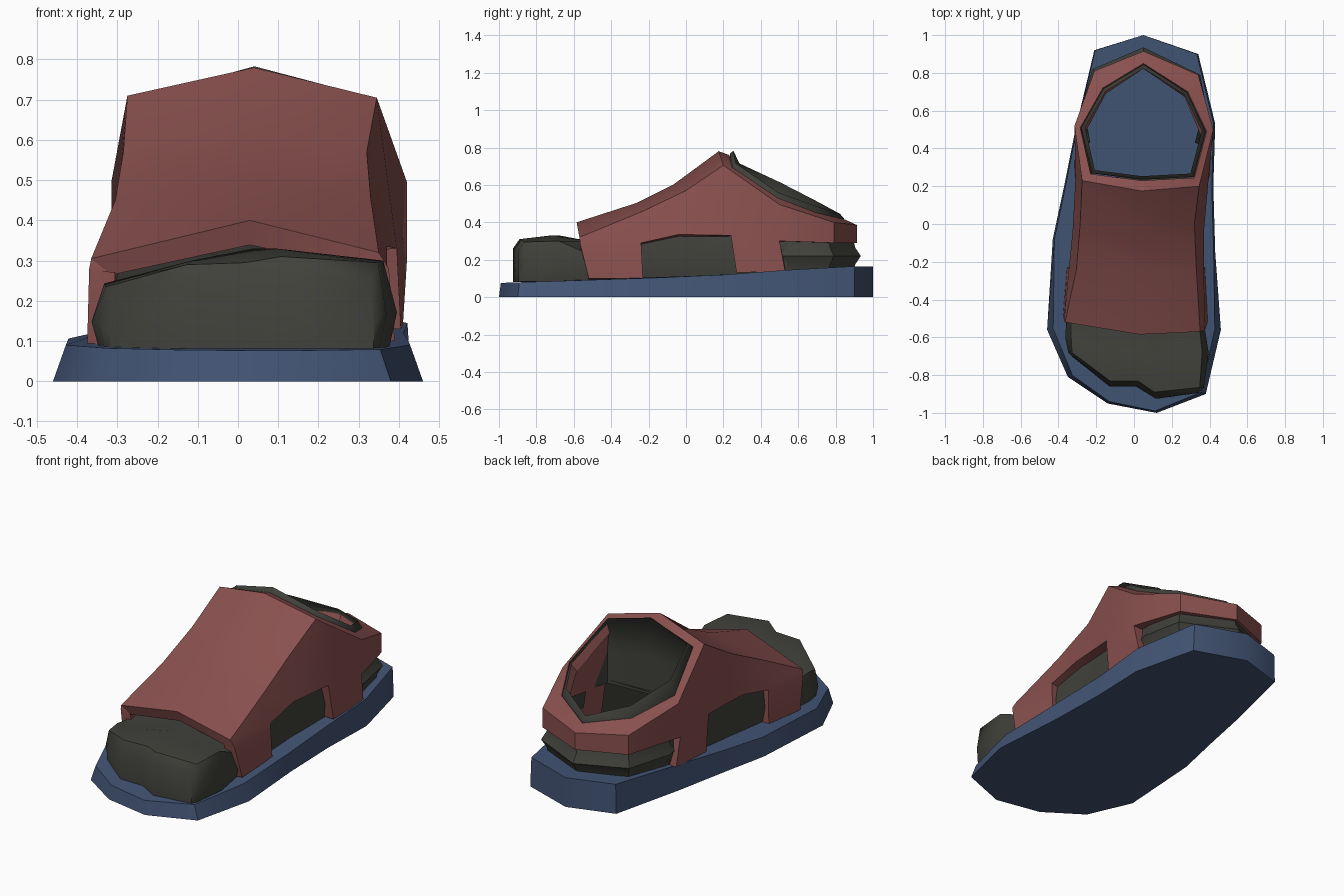
import bpy, bmesh, math

if "Cube" in bpy.data.objects:
    bpy.data.objects.remove(bpy.data.objects["Cube"])


def material(name, rgb):
    m = bpy.data.materials.new(name)
    m.diffuse_color = (*rgb, 1)
    m.use_nodes = True
    m.node_tree.nodes["Principled BSDF"].inputs["Base Color"].default_value = m.diffuse_color
    return m


RED = material("dusty red", (0.25, 0.081, 0.077))
BLUE = material("slate blue", (0.056, 0.09, 0.178))
DARK = material("charcoal", (0.052, 0.053, 0.044))


def make(name, verts, faces, mat, smooth, thickness=0):
    me = bpy.data.meshes.new(name)
    me.from_pydata([tuple(v) for v in verts], [], faces)
    bm = bmesh.new()
    bm.from_mesh(me)
    bmesh.ops.recalc_face_normals(bm, faces=bm.faces)
    bm.to_mesh(me)
    bm.free()
    me.materials.append(mat)
    ob = bpy.data.objects.new(name, me)
    bpy.context.collection.objects.link(ob)
    bpy.ops.object.select_all(action='DESELECT')
    ob.select_set(True)
    bpy.context.view_layer.objects.active = ob
    if thickness:
        mod = ob.modifiers.new("thickness", 'SOLIDIFY')
        mod.thickness = thickness
        mod.offset = -1
        bpy.ops.object.modifier_apply(modifier=mod.name)
    bpy.ops.object.shade_smooth_by_angle(angle=math.radians(smooth))
    return ob


def loft(name, rings, mat, caps=(True, True), smooth=30, skip=lambda i, j: False, extra=()):
    n = len(rings[0])
    verts = [p for r in rings for p in r]
    faces = [(i * n + j, i * n + (j + 1) % n, (i + 1) * n + (j + 1) % n, (i + 1) * n + j)
             for i in range(len(rings) - 1) for j in range(n) if not skip(i, j)]
    if caps[0]:
        faces.append(tuple(range(n)))
    if caps[1]:
        faces.append(tuple(range((len(rings) - 1) * n, len(rings) * n)))
    return make(name, verts, faces + list(extra), mat, smooth)


# Sole: footprint outline with a gently rising top, slightly narrower on top at the toe
outline = [(0.05, 1.0), (0.34, 0.9), (0.43, 0.53), (0.42, 0.2), (0.43, -0.15), (0.46, -0.56),
           (0.38, -0.9), (0.12, -1.0), (-0.14, -0.95), (-0.35, -0.81), (-0.46, -0.56),
           (-0.43, -0.08), (-0.37, 0.2), (-0.31, 0.5), (-0.21, 0.92)]


def sole_z(y):
    if y < 0.1:
        return 0.076 + 0.036 * (y + 1) / 1.1
    return 0.112 + 0.053 * min(1, (y - 0.1) / 0.7)


def sole_top(x, y):
    s = 0.93 if y < -0.3 else 0.98
    return (x * s, y * (0.99 if y < 0 else 1), sole_z(y))


loft("sole", [[(x, y, 0) for x, y in outline], [sole_top(x, y) for x, y in outline]], BLUE, smooth=40)


# Foot: cross-sections from toes to ankle, each with a floor row, a bulging side and a top row
def ring(xs, ys, zt, zb, bulge=1.04, taper=0.97):
    zm = [zb + 0.4 * (zt[i] - zb) for i in (0, -1)]
    bottom = [(x * 0.99, y, zb) for x, y in zip(xs, ys)]
    top = [(x * taper, y, z) for x, y, z in zip(xs, ys, zt)]
    return (bottom + [(xs[-1] * bulge, ys[-1], zm[1])] + top[::-1]
            + [(xs[0] * bulge, ys[0], zm[0])])


def plain_ring(y, xl, xr, side, mid):
    xs = [xl + (xr - xl) * t for t in (0, 0.3, 0.5, 0.65, 1)]
    return ring(xs, [y] * 5, [side, (side + mid) / 2, mid, mid, side], sole_z(y) - 0.01)


foot = [
    ring([-0.32, -0.13, 0.01, 0.12, 0.34], [-0.71, -0.86, -0.86, -0.925, -0.895],
         [0.19, 0.235, 0.23, 0.26, 0.25], 0.082, bulge=1.0),
    ring([-0.335, -0.13, 0.02, 0.11, 0.355], [-0.68, -0.83, -0.83, -0.89, -0.865],
         [0.235, 0.29, 0.295, 0.31, 0.295], 0.083, taper=0.98),
    ring([-0.35, -0.12, 0.04, 0.10, 0.38], [-0.60, -0.68, -0.68, -0.72, -0.68],
         [0.243, 0.30, 0.33, 0.33, 0.30], 0.085, taper=0.95),
    plain_ring(-0.52, -0.345, 0.355, 0.23, 0.30),
    plain_ring(-0.24, -0.315, 0.335, 0.33, 0.33),
    plain_ring(0.0, -0.295, 0.33, 0.36, 0.37),
    plain_ring(0.25, -0.28, 0.345, 0.36, 0.36),
    plain_ring(0.54, -0.27, 0.365, 0.34, 0.34),
]
toe_face = [(i, i + 1, 9 - i, 10 - i) for i in range(4)] + [(4, 5, 6), (0, 10, 11)]
loft("foot", foot, DARK, caps=(False, False), smooth=50, extra=toe_face,
     skip=lambda i, j: i == 6 and 6 <= j <= 9)

# Heel: rounded wedge showing in the gap under the collar, open inside
heel_plan = [(0.36, 0.42), (0.395, 0.56), (0.35, 0.79), (0.05, 0.935), (-0.22, 0.82), (-0.295, 0.56),
             (-0.27, 0.42)]
loft("heel", [[(0.05 + (x - 0.05) * s, 0.5 + (y - 0.5) * s, z) for x, y in heel_plan]
              for s, z in ((0.9, 0.13), (0.93, 0.175), (1.0, 0.22), (0.93, 0.265), (0.88, 0.36))],
     DARK, caps=(True, False), smooth=35, skip=lambda i, j: j == 6)

# Upper: wall stations (top, middle, bottom) running front to heel on each side
right = [
    [(0.35, -0.57, 0.32), (0.375, -0.565, 0.28), (0.39, -0.52, 0.10)],
    [(0.33, -0.24, 0.455), (0.37, -0.24, 0.29), (0.375, -0.23, 0.10)],
    [(0.32, 0.0, 0.57), (0.37, -0.04, 0.335)],
    [(0.345, 0.2, 0.705), (0.395, 0.24, 0.33), (0.405, 0.27, 0.13)],
    [(0.42, 0.5, 0.495), (0.42, 0.5, 0.30), (0.41, 0.53, 0.14)],
    [(0.34, 0.79, 0.40), (0.34, 0.79, 0.29)],
]
left = [
    [(-0.365, -0.52, 0.305), (-0.37, -0.515, 0.28), (-0.375, -0.48, 0.09)],
    [(-0.305, -0.24, 0.45), (-0.345, -0.24, 0.29), (-0.355, -0.23, 0.10)],
    [(-0.285, 0.0, 0.57), (-0.325, -0.04, 0.335)],
    [(-0.275, 0.23, 0.71), (-0.31, 0.24, 0.33), (-0.315, 0.27, 0.13)],
    [(-0.315, 0.52, 0.495), (-0.315, 0.5, 0.30), (-0.31, 0.53, 0.14)],
    [(-0.21, 0.81, 0.40), (-0.21, 0.81, 0.29)],
]
back = [(0.05, 0.915, 0.385), (0.05, 0.915, 0.29)]
ridge = [(0.03, -0.585, 0.40), (0.03, -0.26, 0.505), (0.03, -0.07, 0.60), (0.04, 0.175, 0.78)]
opening = [(0.04, 0.23, 0.76), (0.32, 0.245, 0.695), (0.385, 0.49, 0.53), (0.285, 0.70, 0.45),
           (0.05, 0.85, 0.415), (-0.165, 0.72, 0.45), (-0.285, 0.51, 0.53), (-0.23, 0.265, 0.695)]

verts, faces, index = [], [], {}


def quad(*pts):
    for p in pts:
        if p not in index:
            index[p] = len(verts)
            verts.append(p)
    faces.append(tuple(index[p] for p in pts))


for side in (left, right):
    stations = side + [back]
    for i in range(6):
        a, b = stations[i], stations[i + 1]
        quad(a[0], b[0], b[1], a[1])
        if i in (0, 3):                       # front panel and ankle strap reach the sole
            quad(a[1], b[1], b[2], a[2])
        if i < 3:                             # instep
            quad(ridge[i], ridge[i + 1], b[0], a[0])
rim = [ridge[3]] + [s[0] for s in right[3:]] + [back[0]] + [s[0] for s in left[:2:-1]]
for i in range(8):                            # collar rim around the opening
    j = (i + 1) % 8
    quad(rim[i], rim[j], opening[j], opening[i])
make("upper", verts, faces, RED, 32, thickness=0.065)

# Lining: open ankle sleeve rising slightly out of the collar, with a slanted edge
edge_z = [0.783, 0.715, 0.56, 0.49, 0.445, 0.51, 0.61, 0.715]


def around(scale, heights):
    return [(0.05 + (x - 0.05) * scale, 0.52 + (y - 0.52) * scale, z)
            for (x, y, _), z in zip(opening, heights)]


loft("lining", [around(0.92, edge_z), around(0.985, [p[2] + 0.005 for p in opening]),
                around(0.985, [0.25 + p[2] * 0.4 for p in opening]), around(0.98, [0.34] * 8)],
     DARK, caps=(False, False), smooth=60)
